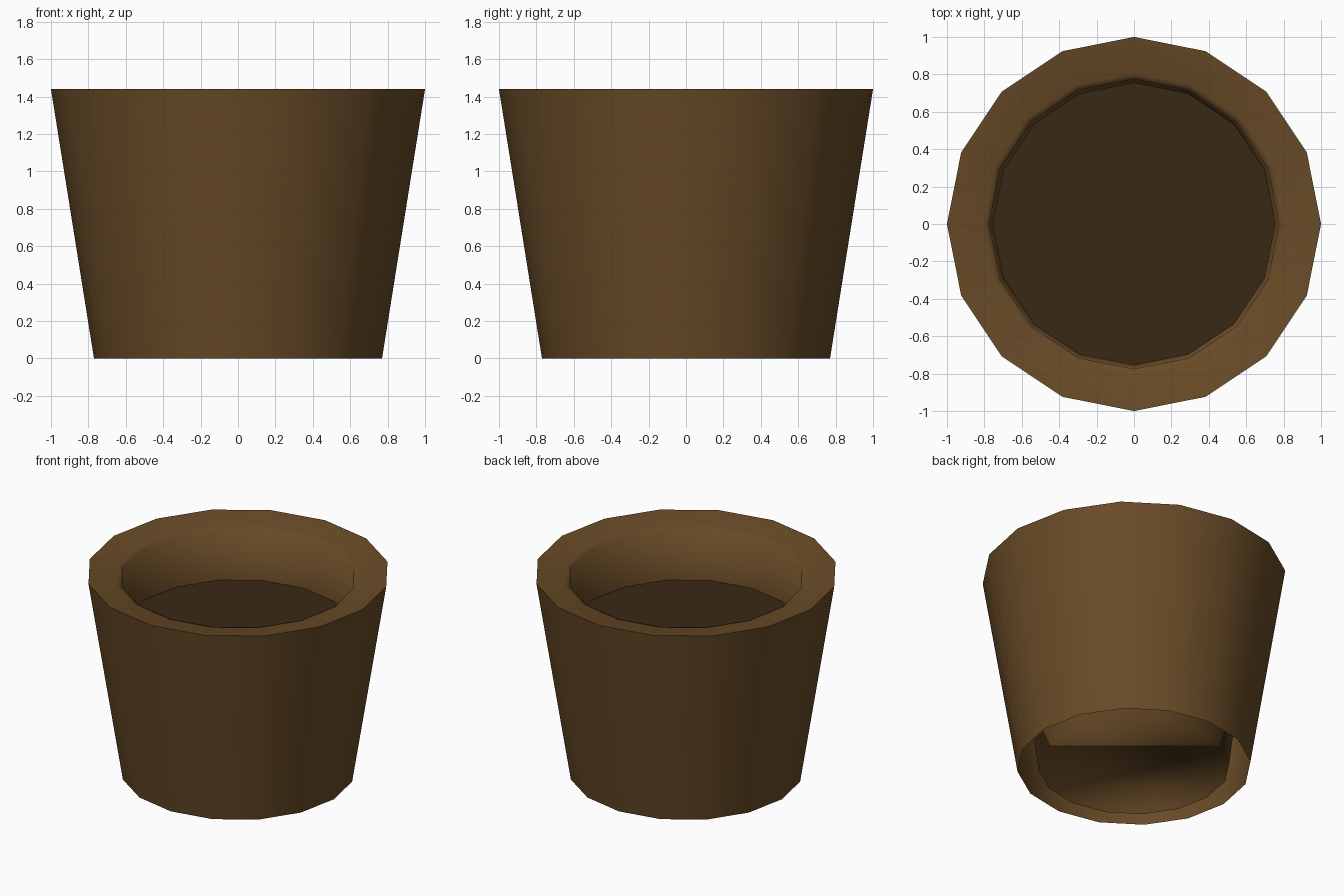
import bpy, bmesh, math

if "Cube" in bpy.data.objects:
    bpy.data.objects.remove(bpy.data.objects["Cube"])

SIDES = 16


def material(name, color):
    m = bpy.data.materials.new(name)
    m.diffuse_color = color
    m.use_nodes = True
    m.node_tree.nodes["Principled BSDF"].inputs["Base Color"].default_value = m.diffuse_color
    return m


def lathe(name, profile, mat, cap_last=False, smooth=True):
    """Spin a list of (radius, height) pairs into a 16-sided surface."""
    bm = bmesh.new()
    rings = []
    for r, z in profile:
        rings.append([bm.verts.new((r * math.cos(2 * math.pi * i / SIDES),
                                    r * math.sin(2 * math.pi * i / SIDES), z))
                      for i in range(SIDES)])
    for a, b in zip(rings, rings[1:]):
        for i in range(SIDES):
            j = (i + 1) % SIDES
            bm.faces.new((a[i], b[i], b[j], a[j]))
    if cap_last:
        bm.faces.new(rings[-1])
    for f in bm.faces:
        f.smooth = smooth
    mesh = bpy.data.meshes.new(name)
    bm.to_mesh(mesh)
    bm.free()
    mesh.materials.append(mat)
    obj = bpy.data.objects.new(name, mesh)
    bpy.context.collection.objects.link(obj)
    return obj


clay = material("clay", (0.14, 0.07, 0.02, 1))
earth = material("earth", (0.042, 0.021, 0.0075, 1))

# Outer wall, open at the bottom
lathe("outer_wall", [(0.77, 0), (1.0, 1.44)][::-1], clay)

# Sloping rim running into the inner cup, closed by its floor
lathe("rim_and_inner_cup",
      [(1.0, 1.44), (0.805, 1.41), (0.775, 1.40), (0.755, 1.04), (0.63, 0)][::-1][::-1],
      clay, cap_last=True)

# Soil surface inside the cup
lathe("soil", [(0.755, 1.04)], earth, cap_last=True, smooth=False)
